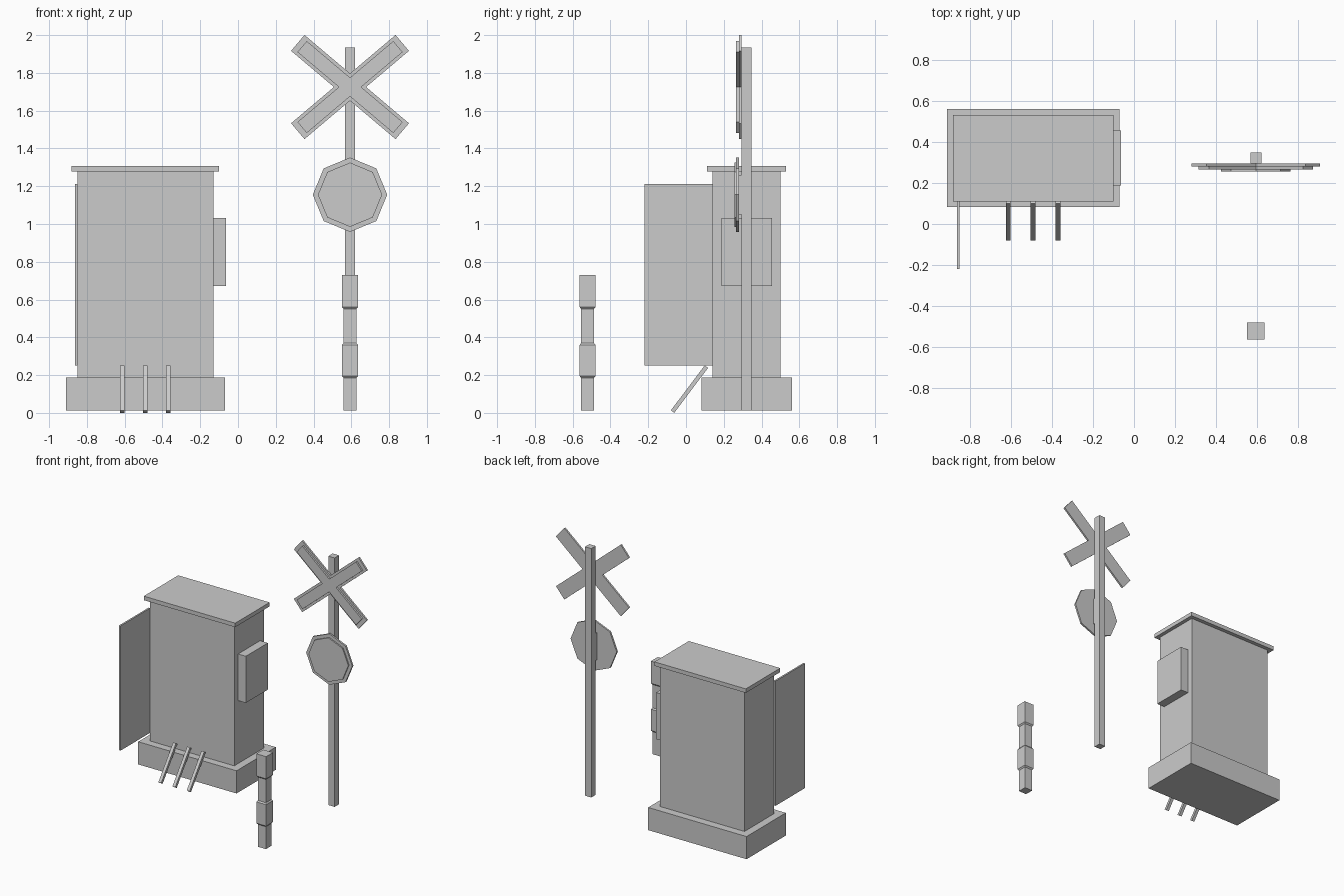
import bpy, bmesh
from math import sin, cos, pi, radians, atan2, hypot

old = bpy.data.objects.get("Cube")
if old:
    bpy.data.objects.remove(old, do_unlink=True)

GREY = (0.6, 0.6, 0.6, 1)
grey = bpy.data.materials.new("plain grey")
grey.use_nodes = True
grey.diffuse_color = GREY
grey.node_tree.nodes["Principled BSDF"].inputs["Base Color"].default_value = GREY


def finish(name, bm):
    bmesh.ops.recalc_face_normals(bm, faces=bm.faces[:])
    mesh = bpy.data.meshes.new(name)
    bm.to_mesh(mesh)
    bm.free()
    mesh.materials.append(grey)
    ob = bpy.data.objects.new(name, mesh)
    bpy.context.collection.objects.link(ob)
    return ob


def box(name, x, y, z):
    """Box from (low, high) ranges, with its origin at its centre."""
    bm = bmesh.new()
    bmesh.ops.create_cube(bm, size=1)
    bmesh.ops.scale(bm, vec=[r[1] - r[0] for r in (x, y, z)], verts=bm.verts)
    ob = finish(name, bm)
    ob.location = [(r[0] + r[1]) / 2 for r in (x, y, z)]
    return ob


def plate(name, outline, cx, cz, front, back):
    """Upright plate: an x-z outline extruded along y."""
    bm = bmesh.new()
    face = bm.faces.new([bm.verts.new((cx + x, front, cz + z)) for x, z in outline])
    ext = bmesh.ops.extrude_face_region(bm, geom=[face])["geom"]
    verts = [g for g in ext if isinstance(g, bmesh.types.BMVert)]
    bmesh.ops.translate(bm, vec=(0, back - front, 0), verts=verts)
    return finish(name, bm)


def cross_outline(half_len, half_w, angle):
    pts = []
    for i, a in enumerate((angle, pi - angle, pi + angle, -angle)):
        for s in (-1, 1):
            pts.append((half_len * cos(a) - s * half_w * sin(a),
                        half_len * sin(a) + s * half_w * cos(a)))
        # inner corner between this arm and the next
        pts.append([(0, half_w / cos(angle)), (-half_w / sin(angle), 0),
                    (0, -half_w / cos(angle)), (half_w / sin(angle), 0)][i])
    return pts


def octagon(r):
    return [(r * cos(k * pi / 4), r * sin(k * pi / 4)) for k in range(8)]


# Equipment cabinet
box("cabinet_base", (-0.91, -0.07), (0.082, 0.561), (0.012, 0.187))
box("cabinet_body", (-0.85, -0.13), (0.14, 0.5), (0.187, 1.277))
box("cabinet_roof", (-0.882, -0.101), (0.11, 0.53), (1.277, 1.308))
box("side_box", (-0.13, -0.064), (0.187, 0.456), (0.673, 1.033))
box("open_door", (-0.862, -0.849), (-0.22, 0.14), (0.25, 1.213))

# Slanted conduits running from the cabinet front to the ground
dy, dz = 0.179, 0.238
for i, x in enumerate((-0.612, -0.492, -0.37)):
    n = hypot(dy, dz) / 2
    bar = box(f"conduit_{i + 1}", (x - 0.012, x + 0.012), (-0.011, 0.011), (-n, n))
    bar.location = (x, 0.0185, 0.007 + dz / 2)
    bar.rotation_euler.x = -atan2(dy, dz)

# Crossing sign on its post
SX = 0.593
box("sign_post", (SX - 0.027, SX + 0.027), (0.294, 0.347), (0.012, 1.934))
tilt = radians(40.2)
plate("cross_board", cross_outline(0.362, 0.055, tilt), SX, 1.725, 0.28, 0.294)
plate("cross_face", cross_outline(0.332, 0.038, tilt), SX, 1.725, 0.266, 0.28)
plate("octagon_board", octagon(0.197), SX, 1.155, 0.266, 0.28)
plate("octagon_face", octagon(0.17), SX, 1.155, 0.256, 0.266)
box("octagon_bracket", (SX - 0.027, SX + 0.027), (0.28, 0.294), (1.05, 1.26))

# Square marker post with two thicker bands
bm = bmesh.new()
rings = []
for z, h in ((0.012, 0.034), (0.185, 0.034), (0.195, 0.042), (0.36, 0.042),
             (0.37, 0.034), (0.55, 0.034), (0.56, 0.042), (0.731, 0.042)):
    rings.append([bm.verts.new((SX + sx * h, -0.521 + sy * h, z))
                  for sx, sy in ((-1, -1), (1, -1), (1, 1), (-1, 1))])
for a, b in zip(rings, rings[1:]):
    for k in range(4):
        j = (k + 1) % 4
        bm.faces.new((a[k], a[j], b[j], b[k]))
bm.faces.new(rings[0])
bm.faces.new(rings[-1])
finish("marker_post", bm)
